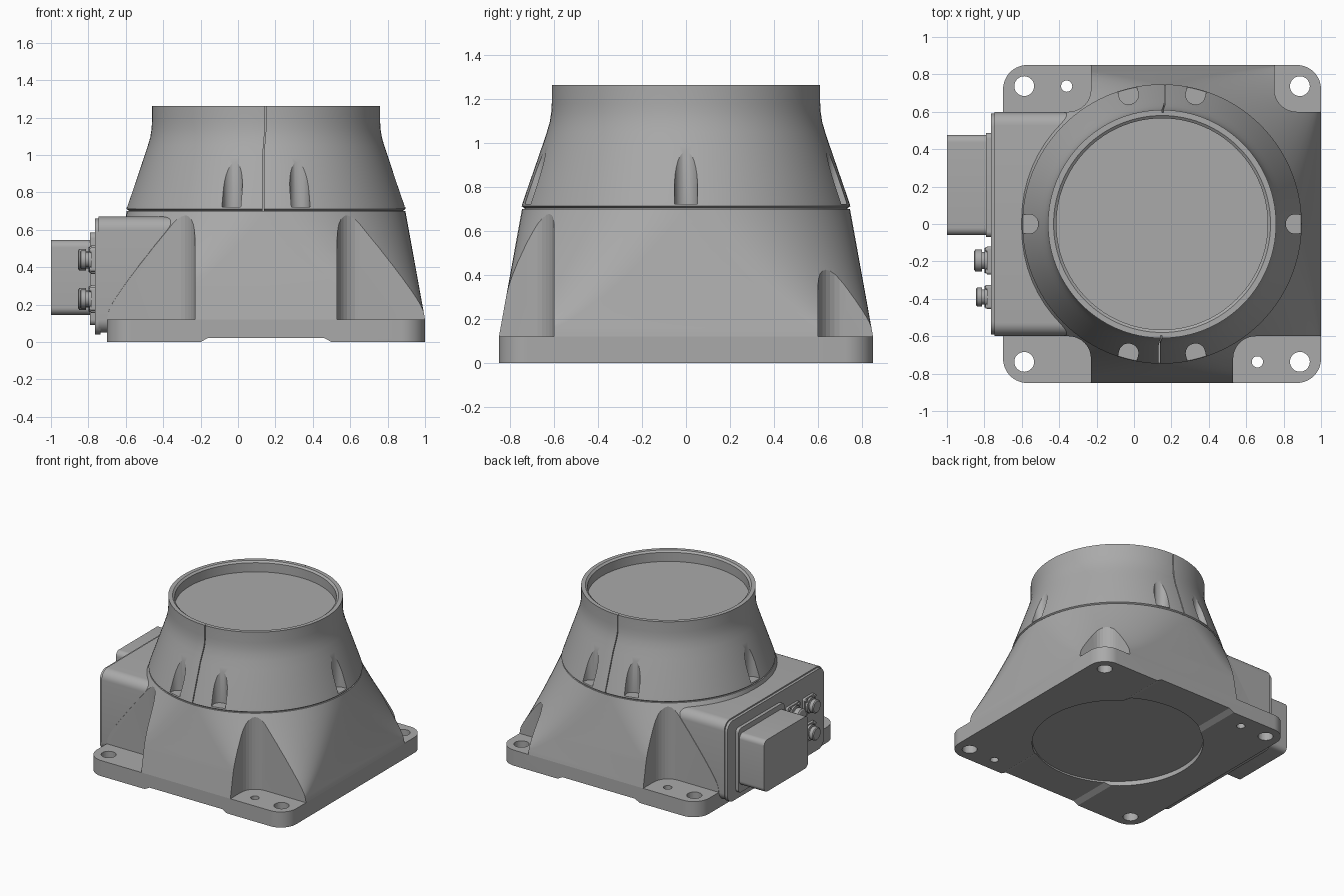
import bpy, bmesh
from math import sin, cos, pi, radians
from mathutils import Matrix, Vector

default = bpy.data.objects.get("Cube")
if default:
    bpy.data.objects.remove(default, do_unlink=True)

grey = bpy.data.materials.new("cast_grey")
grey.use_nodes = True
grey.diffuse_color = (0.40, 0.40, 0.40, 1)
grey.node_tree.nodes["Principled BSDF"].inputs["Base Color"].default_value = (0.40, 0.40, 0.40, 1)

AXIS = 0.15   # x position of the round body's axis


def rounded_rect(x0, x1, y0, y1, r, steps=8):
    """Counter-clockwise outline with rounded corners."""
    corners = [(x1 - r, y1 - r), (x0 + r, y1 - r), (x0 + r, y0 + r), (x1 - r, y0 + r)]
    return [(cx + r * cos((q + i / steps) * pi / 2), cy + r * sin((q + i / steps) * pi / 2))
            for q, (cx, cy) in enumerate(corners) for i in range(steps + 1)]


def loft(name, rings, to_world=lambda p: p):
    """Skin equal-length rings of 3D points and cap both ends."""
    bm = bmesh.new()
    loops = [[bm.verts.new(to_world(p)) for p in ring] for ring in rings]
    n = len(loops[0])
    for a, b in zip(loops, loops[1:]):
        for i in range(n):
            bm.faces.new((a[i], a[(i + 1) % n], b[(i + 1) % n], b[i]))
    bm.faces.new(loops[0][::-1])
    bm.faces.new(loops[-1])
    bmesh.ops.recalc_face_normals(bm, faces=bm.faces)
    mesh = bpy.data.meshes.new(name)
    bm.to_mesh(mesh)
    bm.free()
    mesh.materials.append(grey)
    ob = bpy.data.objects.new(name, mesh)
    bpy.context.collection.objects.link(ob)
    return ob


def prism(name, outline, lo, hi):
    return loft(name, [[(x, y, z) for x, y in outline] for z in (lo, hi)])


def side_prism(name, outline, lo, hi):
    """Extrude a (y, z) outline along x."""
    return loft(name, [[(x, y, z) for y, z in outline] for x in (lo, hi)])


def turned(name, profile, steps=96, to_world=lambda p: p):
    """Stack of circles from (radius, height) pairs."""
    return loft(name, [[(r * cos(2 * pi * i / steps), r * sin(2 * pi * i / steps), h)
                        for i in range(steps)] for r, h in profile], to_world)


def on_axis(p):
    return (p[0] + AXIS, p[1], p[2])


def carve(ob, cutters):
    bpy.context.view_layer.objects.active = ob
    for c in cutters:
        c.hide_render = True
        mod = ob.modifiers.new("cut", 'BOOLEAN')
        mod.operation, mod.solver, mod.object = 'DIFFERENCE', 'EXACT', c
        bpy.ops.object.modifier_apply(modifier=mod.name)
        bpy.data.objects.remove(c, do_unlink=True)


def smooth(ob, angle=25):
    bpy.ops.object.select_all(action='DESELECT')
    ob.select_set(True)
    bpy.context.view_layer.objects.active = ob
    bpy.ops.object.shade_smooth_by_angle(angle=radians(angle))


# Lower housing: square foot blending into a circle
def housing_ring(z, t):
    half = 0.85 - 0.105 * t
    r = 0.13 + 0.614 * t ** 0.6
    return [(x + AXIS, y, z) for x, y in rounded_rect(-half, half, -half, half, r, 16)]


FOOT, NECK = 0.12, 0.70
STEPS = 14
rings = [housing_ring(0, 0)]
rings += [housing_ring(FOOT + (NECK - FOOT) * (i / STEPS) ** 1.4, (i / STEPS) ** 1.4)
          for i in range(STEPS + 1)]
housing = loft("lower_housing", rings)

# Corner pockets, bolt holes, dowel holes, underside channel and recess
cuts = []
for x0, x1, y0, y1 in ((-1.3, -0.23, 0.6, 1.3), (-1.3, -0.23, -1.3, -0.6),
                       (0.53, 1.5, -1.3, -0.6), (0.75, 1.5, 0.6, 1.3)):
    cuts.append(prism("pocket", rounded_rect(x0, x1, y0, y1, 0.12), FOOT, 0.9))
holes = [(AXIS + sx * 0.737, sy * 0.737, 0.053) for sx in (-1, 1) for sy in (-1, 1)]
holes += [(-0.36, 0.737, 0.03), (0.66, -0.737, 0.03)]
for hx, hy, r in holes:
    cuts.append(turned("hole", [(r, -0.1), (r, 0.2)], 32,
                       lambda p: (p[0] + hx, p[1] + hy, p[2])))
channel = [(-0.2, -0.1), (0.5, -0.1), (0.5, 0), (0.46, 0.022), (-0.16, 0.022), (-0.2, 0)]
cuts.append(loft("channel", [[(x, y, z) for x, z in channel] for y in (-1, 1)]))
cuts.append(turned("recess", [(0.6, -0.1), (0.6, 0.035)], 96, on_axis))
carve(housing, cuts)
smooth(housing, 9)

# Upper collar: cone flowing into a rim with a sunken cover
collar = turned("upper_collar", [
    (0.735, 0.68), (0.735, 0.704), (0.747, 0.712), (0.740, 0.735), (0.652, 0.99),
    (0.632, 1.05), (0.619, 1.095), (0.612, 1.14), (0.61, 1.18), (0.61, 1.262),
    (0.58, 1.262), (0.565, 1.25), (0.565, 1.18)], 120, on_axis)

# Scalloped bolt slots and the split seam
cuts = []
for deg in (0, 180, 75.5, 104.5, 255.5, 284.5):
    turn = Matrix.Rotation(radians(deg), 3, 'Z')
    outline = rounded_rect(0.662, 0.9, -0.052, 0.052, 0.05)
    pts = [turn @ Vector((x, y, 0)) for x, y in outline]
    cuts.append(prism("slot", [(p.x + AXIS, p.y) for p in pts], 0.722, 1.05))
for s in (-1, 1):
    path = [(-0.015, 0.69), (-0.015, 1.0), (-0.004, 1.13), (-0.004, 1.3)]
    seam = [[(AXIS + s * (x + dx), -s * y, z)
             for dx, y in ((-0.003, 0.597), (0.003, 0.597), (0.003, 0.9), (-0.003, 0.9))]
            for x, z in path]
    if s == -1:
        seam = [ring[::-1] for ring in seam]
    cuts.append(loft("seam", seam))
carve(collar, cuts)
smooth(collar)

# Terminal box on the side, with its cover plates
box = side_prism("terminal_box", rounded_rect(-0.598, 0.598, 0.05, 0.67, 0.07), -0.745, -0.2)
cover = side_prism("terminal_cover", rounded_rect(-0.59, 0.59, 0.04, 0.66, 0.07), -0.765, -0.735)
flange = side_prism("connector_flange", rounded_rect(-0.07, 0.487, 0.09, 0.585, 0.03), -0.79, -0.75)
plug = side_prism("main_connector", rounded_rect(-0.06, 0.477, 0.145, 0.545, 0.04), -1.0, -0.78)
for ob in (box, cover, flange, plug):
    smooth(ob)

# Round sockets on square mounts with corner screws
for y, size, tip in ((-0.195, 0.058, -0.855), (-0.39, 0.05, -0.845)):
    for z in (0.44, 0.23):
        w = size * 1.3
        smooth(side_prism("socket_mount", rounded_rect(y - w, y + w, z - w, z + w, 0.015),
                          -0.785, -0.755))
        smooth(turned("socket", [
            (size * 1.15, 0.76), (size * 1.15, 0.80), (size * 0.8, 0.80), (size * 0.8, 0.812),
            (size, 0.812), (size, -tip - 0.006), (size * 0.85, -tip)], 32,
            lambda p: (-p[2], p[0] + y, p[1] + z)))
        for sy in (-1, 1):
            for sz in (-1, 1):
                smooth(turned("socket_screw", [(0.012, 0.77), (0.012, 0.795)], 12,
                              lambda p: (-p[2], p[0] + y + sy * w * 0.78,
                                         p[1] + z + sz * w * 0.78)))
